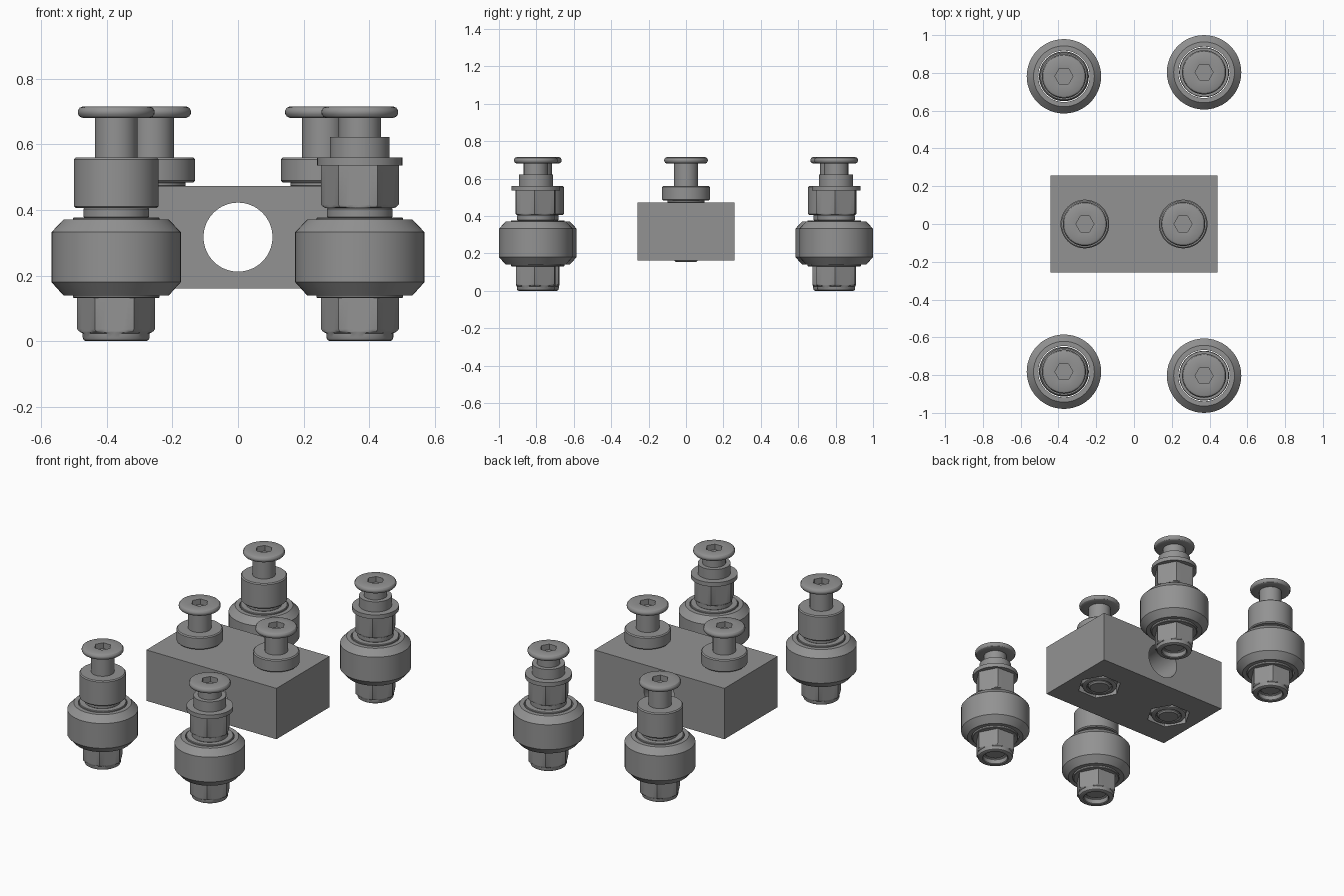
import bpy, bmesh
from math import pi, cos, sin, radians

if "Cube" in bpy.data.objects:
    bpy.data.objects.remove(bpy.data.objects["Cube"])

N = 48
grey = bpy.data.materials.new("dark_grey")
grey.diffuse_color = (0.29, 0.29, 0.29, 1)
grey.use_nodes = True
grey.node_tree.nodes["Principled BSDF"].inputs["Base Color"].default_value = grey.diffuse_color


def turn(name, profile, loc=(0, 0), ring=False, spin=0, angle=30):
    """Revolve (radius, z[, hex flat distance]) points; ring=True joins last to first."""
    bm = bmesh.new()
    loops = []
    for p in profile:
        r, z = p[0], p[1]
        loop = []
        for i in range(N):
            a = 2 * pi * i / N
            rad = r
            if len(p) == 3:
                rad = min(r, p[2] / cos(a % (pi / 3) - pi / 6))
            a += radians(spin)
            loop.append(bm.verts.new((rad * cos(a), rad * sin(a), z)))
        loops.append(loop)
    pairs = list(zip(loops, loops[1:]))
    if ring:
        pairs.append((loops[-1], loops[0]))
    else:
        bm.faces.new(loops[0])
        bm.faces.new(loops[-1])
    for a, b in pairs:
        for i in range(N):
            j = (i + 1) % N
            bm.faces.new((a[i], a[j], b[j], b[i]))
    bmesh.ops.recalc_face_normals(bm, faces=bm.faces)
    mesh = bpy.data.meshes.new(name)
    bm.to_mesh(mesh)
    bm.free()
    mesh.materials.append(grey)
    ob = bpy.data.objects.new(name, mesh)
    ob.location = (loc[0], loc[1], 0)
    bpy.context.collection.objects.link(ob)
    bpy.ops.object.select_all(action='DESELECT')
    ob.select_set(True)
    bpy.context.view_layer.objects.active = ob
    bpy.ops.object.shade_smooth_by_angle(angle=radians(angle))
    return ob


SHAFT, FLAT = 0.0645, 0.103


def bolt(loc, tip):
    # low round head with a hex socket
    turn("bolt", [(0.056, tip), (SHAFT, tip + 0.008), (SHAFT, 0.68), (0.102, 0.68),
                  (0.111, 0.684), (0.116, 0.691), (0.117, 0.698), (0.116, 0.704),
                  (0.111, 0.711), (0.102, 0.715), (0.052, 0.715),
                  (0.048, 0.714, 0.0415), (0.048, 0.68, 0.0415)], loc)


def nut(loc, z, spin):
    # lock nut with a domed lower collar
    pts = [(SHAFT, 0.034), (0.07, 0.03), (0.07, 0.004), (0.075, 0), (0.092, 0),
           (0.099, 0.004), (0.102, 0.012), (0.102, 0.024), (0.108, 0.027, FLAT),
           (0.114, 0.031, FLAT), (0.121, 0.037, FLAT), (0.121, 0.131, FLAT),
           (SHAFT, 0.131)]
    turn("lock_nut", [(p[0], p[1] + z) + p[2:] for p in pts], loc, True, spin)


def tube(name, loc, r, z0, z1, c=0.006, inner=SHAFT):
    turn(name, [(inner, z0), (r - c, z0), (r, z0 + c), (r, z1 - c),
                (r - c, z1), (inner, z1)], loc, True)


def wheel(loc, spin):
    # bevelled tyre, flanged bearings, shims, nut and bolt
    turn("wheel", [(0.136, 0.14), (0.161, 0.14), (0.197, 0.18), (0.197, 0.332),
                   (0.161, 0.37), (0.136, 0.37)], loc, True)
    tube("lower_bearing", loc, 0.132, 0.131, 0.242, 0.003)
    tube("upper_bearing", loc, 0.132, 0.27, 0.377, 0.003)
    tube("inner_shim", loc, 0.1, 0.242, 0.27, 0.002)
    tube("outer_shim", loc, 0.1, 0.377, 0.405, 0.002)
    nut(loc, 0, spin)
    bolt(loc, 0.032)


for side in (-1, 1):
    # plain spacer wheels on the left
    p = (-0.371, side * 0.782)
    wheel(p, -3)
    tube("round_spacer", p, 0.129, 0.405, 0.56)

    # hex adjuster wheels on the right
    p = (0.371, side * 0.803)
    wheel(p, -3)
    turn("hex_adjuster", [(SHAFT, 0.405), (0.103, 0.405, FLAT), (0.112, 0.409, FLAT),
                          (0.121, 0.416, FLAT), (0.121, 0.535, FLAT), (0.13, 0.535),
                          (0.13, 0.56), (0.091, 0.56), (0.091, 0.622),
                          (SHAFT, 0.622)], p, True, -3)

    # block fasteners
    p = (side * 0.26, 0)
    bolt(p, 0.155)
    nut(p, 0.161, 0)
    tube("block_shim", p, 0.1, 0.473, 0.483, 0.001)
    tube("block_spacer", p, 0.129, 0.483, 0.56)

# centre block with a cross bore, bolt holes and nut pockets
bpy.ops.mesh.primitive_cube_add(size=1, location=(0, 0, 0.317))
block = bpy.context.object
block.name = "centre_block"
block.scale = (0.883, 0.516, 0.312)
bpy.ops.object.transform_apply(location=True, scale=True)
block.data.materials.append(grey)

cutters = []
bpy.ops.mesh.primitive_cylinder_add(vertices=64, radius=0.105, depth=1,
                                    location=(0, 0, 0.317), rotation=(pi / 2, 0, 0))
cutters.append(bpy.context.object)
cutters[0].data.materials.append(grey)
for x in (-0.26, 0.26):
    cutters.append(turn("bolt_hole_cutter", [(0.066, 0.1), (0.066, 0.6)], (x, 0)))
    cutters.append(turn("pocket_cutter", [(0.2, 0.1, 0.111), (0.2, 0.295, 0.111)], (x, 0)))

bpy.context.view_layer.objects.active = block
for c in cutters:
    c.hide_render = True
    m = block.modifiers.new("cut", 'BOOLEAN')
    m.operation = 'DIFFERENCE'
    m.solver = 'EXACT'
    m.object = c
    bpy.ops.object.modifier_apply(modifier=m.name)
for c in cutters:
    bpy.data.objects.remove(c, do_unlink=True)
bpy.ops.object.select_all(action='DESELECT')
block.select_set(True)
bpy.context.view_layer.objects.active = block
bpy.ops.object.shade_smooth_by_angle(angle=radians(30))
